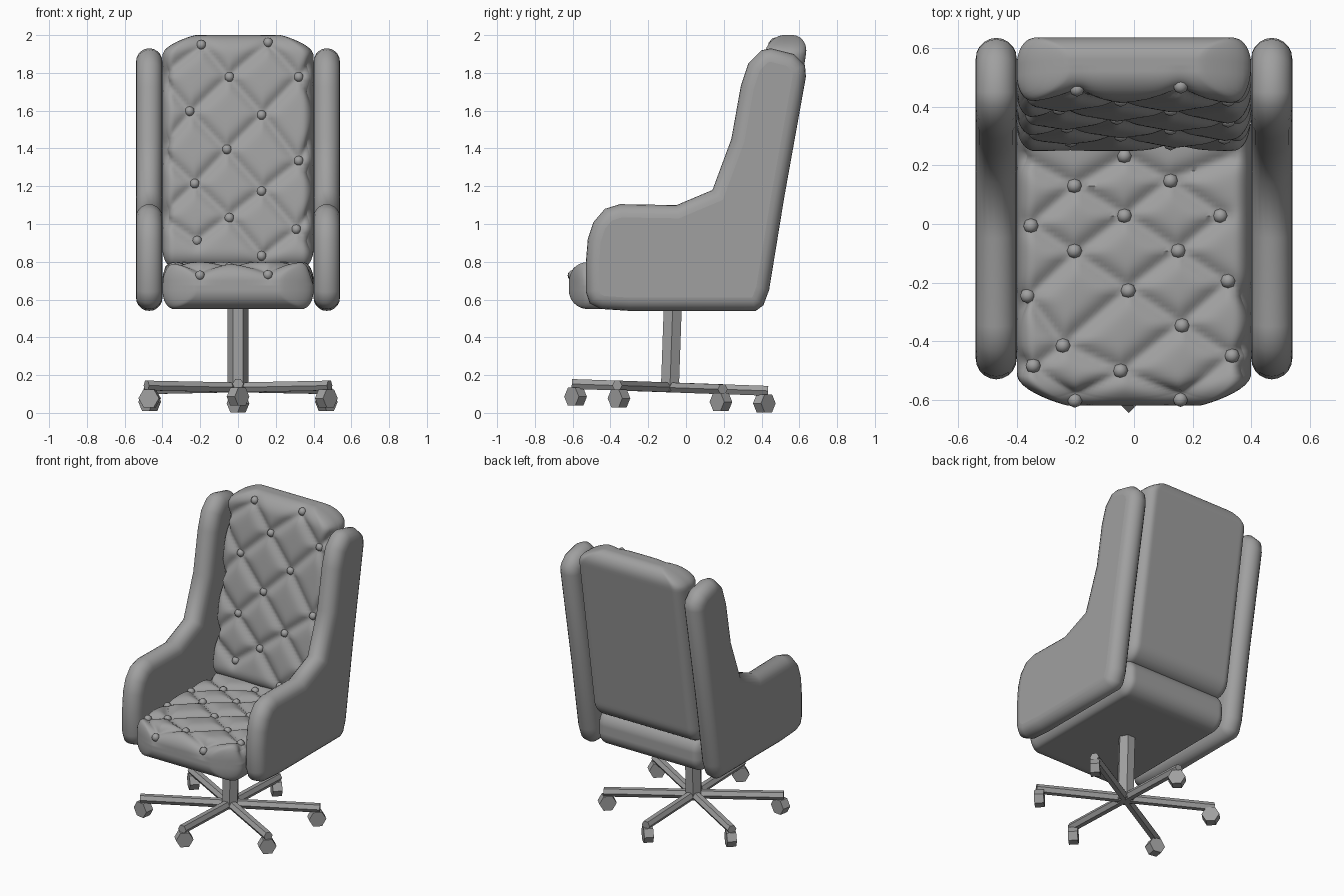
import bpy, bmesh, math
from mathutils import Matrix, Vector

cube = bpy.data.objects.get("Cube")
if cube:
    bpy.data.objects.remove(cube, do_unlink=True)

GREY = (0.35, 0.35, 0.35, 1)
grey = bpy.data.materials.new("plain grey")
grey.use_nodes = True
grey.diffuse_color = GREY
grey.node_tree.nodes["Principled BSDF"].inputs["Base Color"].default_value = GREY


def finish(name, bm, smooth=False):
    bmesh.ops.recalc_face_normals(bm, faces=bm.faces[:])
    mesh = bpy.data.meshes.new(name)
    bm.to_mesh(mesh)
    bm.free()
    mesh.materials.append(grey)
    obj = bpy.data.objects.new(name, mesh)
    bpy.context.collection.objects.link(obj)
    if smooth:
        smooth_shade(obj)
    return obj


def smooth_shade(obj):
    bpy.ops.object.select_all(action='DESELECT')
    obj.select_set(True)
    bpy.context.view_layer.objects.active = obj
    bpy.ops.object.shade_smooth_by_angle(angle=math.radians(50))


def hex_bar(name, start, end, radius, side=None):
    """Six-sided bar between two points, with corners toward its sides."""
    start, end = Vector(start), Vector(end)
    axis = (end - start).normalized()
    side = Vector(side) if side else Vector((0, 0, 1)).cross(axis).normalized()
    frame = Matrix((side.cross(axis), side, axis)).transposed().to_4x4()
    bm = bmesh.new()
    bmesh.ops.create_cone(bm, cap_ends=True, segments=6, radius1=radius, radius2=radius,
                          depth=(end - start).length,
                          matrix=Matrix.Translation((start + end) / 2) @ frame)
    return finish(name, bm)


# Tufting: creases run between buttons of neighbouring rows
def crease_lines(buttons):
    points = [Vector(b) for b in buttons]
    for p in points[:]:
        for shift in (-0.36, 0.36):
            q = p + Vector((shift, 0))
            if all((q - other).length > 0.2 for other in points):
                points.append(q)
    return [(p, q) for i, p in enumerate(points) for q in points[i + 1:]
            if 0.05 < abs(p.x - q.x) < 0.3 and 0.06 < abs(p.y - q.y) < 0.27]


def line_distance(p, a, b):
    ab = b - a
    t = max(0, min(1, (p - a).dot(ab) / ab.length_squared))
    return (a + ab * t - p).length


def cushion(name, half, middle, radii, tapered_end, buttons, place):
    """Rounded slab, tufted on its +z side, then moved into position by place()."""
    bm = bmesh.new()
    bmesh.ops.create_cube(bm, size=2)
    bmesh.ops.subdivide_edges(bm, edges=bm.edges[:], cuts=60, use_grid_fill=True)
    lines = crease_lines(buttons)
    for v in bm.verts:
        p = Vector([c * h for c, h in zip(v.co, half)])
        core = Vector([max(r - h, min(h - r, c)) for c, h, r in zip(p, half, radii)])
        d = Vector([(c - k) / r for c, k, r in zip(p, core, radii)]).normalized()
        p = core + Vector([c * r for c, r in zip(d, radii)])
        # corners cut back at the free end
        t = max(0, (p.y * tapered_end - half[1] + 0.11) / 0.11)
        p.x *= 1 - 0.35 * t * t
        p.y += middle
        if p.z > 0:
            near = min(line_distance(p.xy, a, b) for a, b in lines)
            top = min(1, p.z / (half[2] * 0.7))
            p -= d * 0.03 * top * math.exp(-(near / 0.032) ** 1.5)
        v.co = p
    surface = [v.co.copy() for v in bm.verts if v.co.z > 0.02]
    for v in bm.verts:
        v.co = place(v.co)
    finish(name, bm, True)

    # buttons sit in the creases
    for i, b in enumerate(buttons):
        spot = min(surface, key=lambda s: (s.xy - Vector(b)).length_squared)
        bm = bmesh.new()
        bmesh.ops.create_uvsphere(bm, u_segments=8, v_segments=6, radius=0.026,
                                  matrix=Matrix.Translation(place(spot)))
        finish(f"{name}_button_{i + 1}", bm, True)


# Seat
seat_buttons = [(-0.03, 0.23), (-0.2, 0.13), (0.12, 0.15), (-0.35, 0), (-0.03, 0.03),
                (0.3, 0.03), (-0.2, -0.1), (0.15, -0.09), (-0.36, -0.25), (-0.02, -0.22),
                (0.32, -0.2), (-0.24, -0.41), (0.16, -0.34), (-0.34, -0.49), (-0.04, -0.5),
                (0.33, -0.45), (-0.2, -0.6), (0.16, -0.6)]
cushion("seat", (0.4, 0.52, 0.125), -0.1, (0.06, 0.1, 0.1), -1, seat_buttons,
        lambda p: Vector((p.x, p.y, p.z + 0.675)))

# Leaning backrest
back_buttons = [(-0.19, 1.95), (0.16, 1.96), (-0.05, 1.78), (0.32, 1.78), (-0.25, 1.59),
                (0.13, 1.58), (-0.06, 1.39), (0.32, 1.33), (-0.23, 1.21), (0.13, 1.18),
                (-0.05, 1.04), (0.31, 0.97), (-0.22, 0.91), (0.13, 0.83)]
cushion("backrest", (0.4, 0.615, 0.11), 1.385, (0.06, 0.1, 0.09), 1, back_buttons,
        lambda p: Vector((p.x, 0.443 + 0.16 * (p.y - 1.385) - p.z, p.y)))

# Padded side panels with armrests: outline in depth and height
outline = [(-0.53, 0.64), (-0.51, 0.58), (-0.45, 0.55), (-0.3, 0.54), (0.37, 0.54),
           (0.41, 0.57), (0.44, 0.65), (0.52, 1.14), (0.635, 1.78), (0.63, 1.84),
           (0.57, 1.9), (0.45, 1.93), (0.4, 1.92), (0.33, 1.85), (0.29, 1.73),
           (0.24, 1.45), (0.14, 1.18), (-0.05, 1.1), (-0.35, 1.105), (-0.43, 1.08),
           (-0.49, 1.01), (-0.52, 0.92), (-0.53, 0.8)]
for name, x in (("left_side_panel", 0.47), ("right_side_panel", -0.47)):
    curve = bpy.data.curves.new(name, 'CURVE')
    curve.dimensions = '2D'
    curve.fill_mode = 'BOTH'
    curve.bevel_depth = 0.07
    curve.offset = -0.07
    curve.bevel_resolution = 4
    spline = curve.splines.new('POLY')
    spline.points.add(len(outline) - 1)
    for point, (y, z) in zip(spline.points, outline):
        point.co = (y, z, 0, 1)
    spline.use_cyclic_u = True
    panel = bpy.data.objects.new(name, curve)
    bpy.context.collection.objects.link(panel)
    panel.matrix_world = Matrix(((0, 0, 1, x), (1, 0, 0, 0), (0, 1, 0, 0), (0, 0, 0, 1)))
    bpy.ops.object.select_all(action='DESELECT')
    panel.select_set(True)
    bpy.context.view_layer.objects.active = panel
    bpy.ops.object.convert(target='MESH')
    panel = bpy.context.view_layer.objects.active
    panel.data.materials.clear()
    panel.data.materials.append(grey)
    smooth_shade(panel)

# Column and slightly tilted six-legged base
base = Matrix.Translation((0, -0.085, 0.135)) @ Matrix.Rotation(-0.035, 4, 'X')
hex_bar("column", base @ Vector((0, 0, -0.02)), base @ Vector((0, 0, 0.45)), 0.055, (1, 0, 0))
swivels = {-90: -45, -30: -45, 30: -45, 90: 45, 150: 45, 210: 80}
for i, (angle, swivel) in enumerate(swivels.items()):
    a = math.radians(angle)
    out = Vector((math.cos(a), math.sin(a), 0))
    reach = 0.52 if angle in (-90, 90) else 0.56
    hex_bar(f"leg_{i + 1}", base.translation, base @ (out * reach), 0.03)
    # caster stem and wheel
    top = base @ (out * (reach - 0.02))
    hub = top - Vector((0, 0, 0.067))
    hex_bar(f"caster_stem_{i + 1}", hub, top, 0.016, (1, 0, 0))
    s = math.radians(swivel)
    axle = Vector((math.cos(s), math.sin(s), 0)) * 0.03
    hex_bar(f"caster_wheel_{i + 1}", hub - axle, hub + axle, 0.055)
